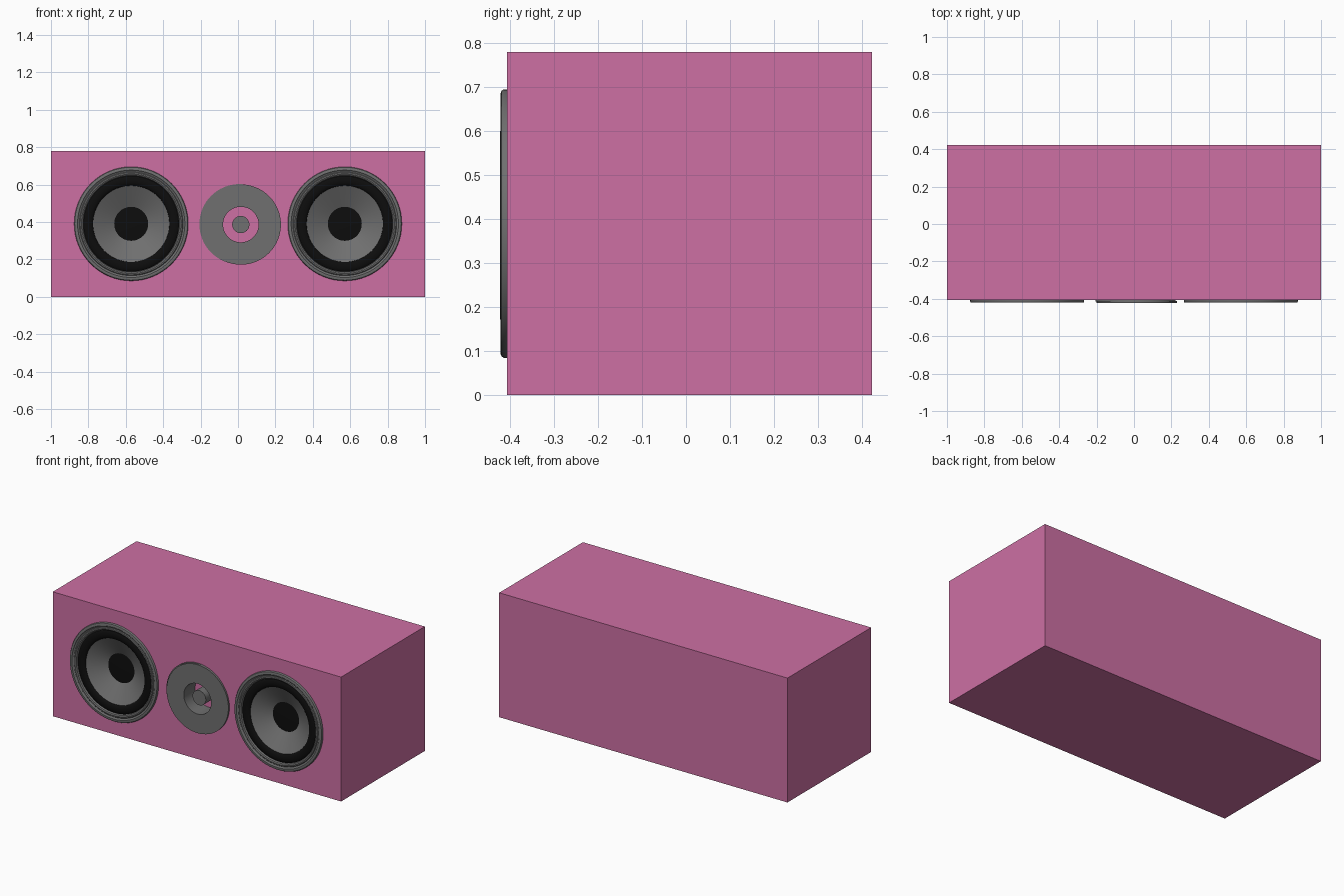
import bpy, bmesh, math
from mathutils import Vector

if "Cube" in bpy.data.objects:
    bpy.data.objects.remove(bpy.data.objects["Cube"])


def material(name, rgb):
    m = bpy.data.materials.new(name)
    m.diffuse_color = (*rgb, 1)
    m.use_nodes = True
    m.node_tree.nodes["Principled BSDF"].inputs["Base Color"].default_value = m.diffuse_color
    return m


PINK = material("pink", (0.61, 0.16, 0.37))
GREY = material("grey", (0.16, 0.16, 0.16))
BLACK = material("black", (0.004, 0.004, 0.004))
FRONT, BACK, HEIGHT, MID = -0.407, 0.423, 0.78, 0.39


def turned(name, profile, centres, mat, steps=64):
    """Spin a (radius, y) profile round the y axis; place one copy per (x, z) centre."""
    bm = bmesh.new()
    vs = [bm.verts.new((r, y, 0)) for r, y in profile]
    pairs = list(zip(vs, vs[1:]))
    if profile[0][0] > 0:
        pairs.append((vs[-1], vs[0]))
    edges = [bm.edges.new(p) for p in pairs]
    bmesh.ops.spin(bm, geom=vs + edges, cent=(0, 0, 0), axis=(0, 1, 0),
                   angle=2 * math.pi, steps=steps)
    bmesh.ops.remove_doubles(bm, verts=bm.verts[:], dist=1e-5)
    bmesh.ops.recalc_face_normals(bm, faces=bm.faces[:])
    mesh = bpy.data.meshes.new(name)
    bm.to_mesh(mesh)
    bm.free()
    mesh.materials.append(mat)
    objs = []
    for x, z in centres:
        ob = bpy.data.objects.new(name, mesh)
        ob.location = Vector((x, 0, z))
        bpy.context.collection.objects.link(ob)
        objs.append(ob)
    bpy.ops.object.select_all(action='DESELECT')
    objs[0].select_set(True)
    bpy.context.view_layer.objects.active = objs[0]
    if len(objs) == 1:
        bpy.ops.object.shade_smooth_by_angle(angle=math.radians(35))
    else:
        mesh.shade_smooth()
        mesh.set_sharp_from_angle(angle=math.radians(35))
    return objs


WOOFERS = [(-0.571, MID), (0.571, MID)]
TWEETER = [(0.015, 0.386)]

# Cabinet box
bpy.ops.mesh.primitive_cube_add(size=1, location=(0, (FRONT + BACK) / 2, HEIGHT / 2))
cabinet = bpy.context.object
cabinet.name = "cabinet"
cabinet.scale = (2, BACK - FRONT, HEIGHT)
bpy.ops.object.transform_apply(location=True, scale=True)
cabinet.data.materials.append(PINK)

# Pockets for the drivers
cutters = turned("woofer_cutter", [(0, -0.5), (0.28, -0.5), (0.28, -0.31), (0, -0.31)],
                 WOOFERS, PINK)
cutters += turned("tweeter_cutter", [(0, -0.5), (0.099, -0.5), (0.099, -0.31), (0, -0.31)],
                  TWEETER, PINK)
for c in cutters:
    c.hide_render = True
    c.hide_viewport = False
    mod = cabinet.modifiers.new("pocket", 'BOOLEAN')
    mod.operation = 'DIFFERENCE'
    mod.solver = 'EXACT'
    mod.object = c
bpy.ops.object.select_all(action='DESELECT')
cabinet.select_set(True)
bpy.context.view_layer.objects.active = cabinet
for mod in list(cabinet.modifiers):
    bpy.ops.object.modifier_apply(modifier=mod.name)
for c in cutters:
    bpy.data.objects.remove(c)
cabinet.data.shade_flat()

# Woofer: stepped outer frame with rounded edge
turned("woofer_frame", [
    (0.305, -0.405), (0.305, -0.414), (0.302, -0.419), (0.297, -0.421),
    (0.287, -0.421), (0.282, -0.416), (0.277, -0.415), (0.273, -0.419),
    (0.266, -0.420), (0.259, -0.416), (0.255, -0.405), (0.255, -0.385),
    (0.275, -0.385), (0.275, -0.405)], WOOFERS, GREY)

# Woofer: black rubber half-roll surround
roll = [(0.231 + 0.027 * math.cos(a), -0.400 - 0.013 * math.sin(a))
        for a in (math.pi * i / 8 for i in range(9))]
turned("woofer_surround", roll + [(0.204, -0.392), (0.258, -0.392)], WOOFERS, BLACK)

# Woofer: cone and dust cap
turned("woofer_cone", [(0.208, -0.402), (0.085, -0.337), (0.085, -0.327), (0.208, -0.390)],
       WOOFERS, GREY)
turned("woofer_dust_cap", [(0, -0.345), (0.05, -0.343), (0.091, -0.340), (0.091, -0.328),
                           (0, -0.328)], WOOFERS, BLACK)

# Tweeter: face plate with a tube into the cabinet, offset backing plate, centre post
turned("tweeter_plate", [
    (0.2145, -0.412), (0.2145, -0.423), (0.095, -0.423), (0.095, -0.311),
    (0.098, -0.311), (0.098, -0.412)], TWEETER, GREY)
turned("tweeter_backing", [(0.2145, -0.405), (0.2145, -0.415), (0.107, -0.415),
                           (0.107, -0.405)], [(0.008, 0.388)], GREY)
turned("tweeter_post", [(0, -0.406), (0.046, -0.406), (0.046, -0.308), (0, -0.308)],
       TWEETER, GREY)
